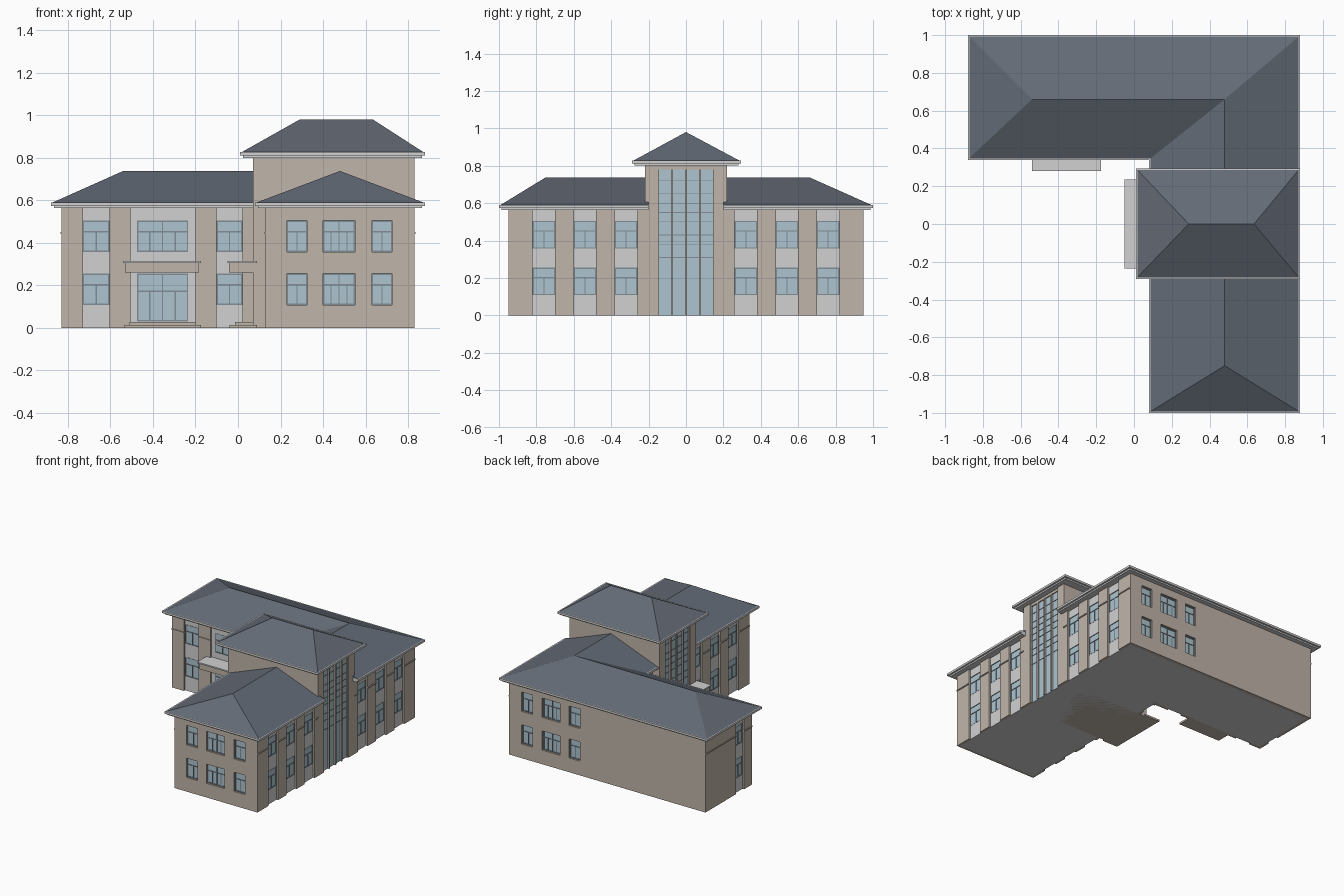
import bpy, bmesh, math
from mathutils import Matrix, Vector

if "Cube" in bpy.data.objects:
    bpy.data.objects.remove(bpy.data.objects["Cube"])


def material(name, rgb):
    m = bpy.data.materials.new(name)
    m.diffuse_color = (*rgb, 1)
    m.use_nodes = True
    m.node_tree.nodes["Principled BSDF"].inputs["Base Color"].default_value = m.diffuse_color
    return m


TAN = material("tan_stone", (0.53, 0.46, 0.40))
PALE = material("pale_grey_render", (0.64, 0.64, 0.64))
GLASS = material("blue_glass", (0.42, 0.56, 0.63))
FRAME = material("grey_frame", (0.22, 0.27, 0.30))
SLATE = material("slate_roof", (0.125, 0.145, 0.18))

parts = {}  # name -> (bmesh, material)


def part(name, mat):
    if name not in parts:
        parts[name] = (bmesh.new(), mat)
    return parts[name][0]


def box(name, mat, side, u, v, z):
    """Box on a facade. side = (turns, core distance): turns 0 front, 1 right,
    2 back, 3 left; u runs along the wall, v outward from the core."""
    turns, d = side
    size = Vector((u[1] - u[0], v[1] - v[0], z[1] - z[0]))
    mid = Vector(((u[0] + u[1]) / 2, -d - (v[0] + v[1]) / 2, (z[0] + z[1]) / 2))
    m = Matrix.Rotation(turns * math.pi / 2, 4, 'Z') @ Matrix.Translation(mid) @ Matrix.Diagonal((*size, 1))
    bmesh.ops.create_cube(part(name, mat), size=1, matrix=m)


def prism(name, mat, outline, z0, z1):
    bm = part(name, mat)
    f = bm.faces.new([bm.verts.new((x, y, z0)) for x, y in outline])
    r = bmesh.ops.extrude_face_region(bm, geom=[f])
    tops = [g for g in r['geom'] if isinstance(g, bmesh.types.BMVert)]
    bmesh.ops.translate(bm, verts=tops, vec=(0, 0, z1 - z0))


def roof(name, eave, ridge, z0, z1, faces):
    bm = part(name, SLATE)
    v = [bm.verts.new((x, y, z0)) for x, y in eave] + [bm.verts.new((x, y, z1)) for x, y in ridge]
    for f in faces:
        bm.faces.new([v[i] for i in f])
    bm.faces.new([v[i] for i in range(len(eave))][::-1])


def rect(x0, x1, y0, y1):
    return [(x0, y0), (x1, y0), (x1, y1), (x0, y1)]


def window(side, u, z, depth, panes):
    """Glass plate with frame, transom and lower mullions."""
    t = 0.006
    box("window_glass", GLASS, side, u, (-0.004, depth), z)
    fv = (-0.004, depth + 0.004)
    for a in (u[0], u[1] - t):
        box("window_frames", FRAME, side, (a, a + t), fv, z)
    tr = z[0] + (z[1] - z[0]) * 0.62
    for b in (z[0], z[1] - t, tr):
        box("window_frames", FRAME, side, u, fv, (b, b + t))
    for i in range(1, panes):
        c = u[0] + (u[1] - u[0]) * i / panes
        box("window_frames", FRAME, side, (c - t / 2, c + t / 2), fv, (z[0], tr if i != panes / 2 or panes == 2 else z[1]))


WALL_TOP, OUT = 0.565, 0.02
LOW, HIGH = (0.108, 0.255), (0.357, 0.505)


def facade(side, u0, u1, bays, pale=True):
    """Stone piers between bays of stacked windows; bands cross the piers."""
    edges = [u0] + [e for b in bays for e in b[:2]] + [u1]
    for a, b in zip(edges[::2], edges[1::2]):
        box("stone_piers", TAN, side, (a, b), (-0.005, OUT), (0, WALL_TOP))
        if pale:
            box("pier_bands", TAN, side, (a, b), (0, OUT + 0.006), (0.442, 0.45))
    for bay in bays:
        a, b, panes = bay[:3]
        wide = len(bay) > 3
        wu = (a + 0.03, b - 0.035) if wide else (a, b)
        low = (0.03, 0.255) if wide else LOW
        name, mat, out = ("pale_spandrels", PALE, 0.006) if pale else ("stone_spandrels", TAN, OUT)
        for z in ((0, low[0]), (low[1], HIGH[0]), (HIGH[1], WALL_TOP)):
            box(name, mat, side, (a, b), (-0.005, out), z)
        if wide:
            for s in ((a, wu[0]), (wu[1], b)):
                box(name, mat, side, s, (-0.005, out), (0, WALL_TOP))
        for z in (low, HIGH):
            window(side, wu, z, 0.003, panes)


# core walls, L shaped
prism("core_walls", PALE, [(-0.81, 0.41), (0.15, 0.41), (0.15, -0.93), (0.81, -0.93),
                           (0.81, 0.93), (-0.81, 0.93)], 0, WALL_TOP)

# facades
ends = [(0.23, 0.325, 2), (0.40, 0.55, 4), (0.63, 0.725, 2)]
flank = [(0.26, 0.38, 2), (0.48, 0.60, 2), (0.70, 0.82, 2)]


def flip(bays):
    return [(-b, -a, n) for a, b, n in reversed(bays)]


facade((0, -0.41), -0.83, 0.13, [(-0.73, -0.605, 2), (-0.505, -0.2, 4, 'door'), (-0.1, 0.02, 2)])
facade((0, 0.93), 0.13, 0.83, ends, pale=False)
facade((1, 0.81), 0.22, 0.95, flank)
facade((1, 0.81), -0.95, -0.22, flip(flank))
facade((2, 0.93), -0.83, 0.83, flip(ends), pale=False)
facade((3, 0.81), -0.95, -0.39, [(-0.585, -0.485, 2)])
facade((3, -0.15), 0.22, 0.95, flank)
facade((3, -0.15), -0.39, -0.22, [(-0.38, -0.26, 2)])

# tower with glazed strips on its right and left faces
prism("tower_walls", TAN, rect(0.09, 0.81, -0.22, 0.22), 0, 0.80)
for side, base in (((1, 0.81), 0), ((3, -0.09), 0.31)):
    for s in (-1, 1):
        u = sorted((s * 0.15, s * 0.22))
        box("tower_piers", TAN, side, u, (-0.005, 0.02), (0, 0.80))
    box("tower_head", TAN, side, (-0.15, 0.15), (-0.005, 0.012), (0.78, 0.80))
    box("tower_glass", GLASS, side, (-0.15, 0.15), (-0.005, 0.004), (base, 0.78))
    for i in range(5):
        c = -0.15 + 0.075 * i
        box("tower_fins", TAN, side, (c - 0.006, c + 0.006), (-0.005, 0.016), (base, 0.78))
    for z in (0.31, 0.38, 0.43, 0.50, 0.55, 0.60, 0.65, 0.72):
        box("tower_mullions", FRAME, side, (-0.15, 0.15), (-0.005, 0.007), (z - 0.002, z + 0.002))
box("tower_door_wall", TAN, (3, -0.09), (-0.15, 0.15), (-0.005, 0.008), (0, 0.31))
window((3, -0.09), (-0.12, 0.12), (0.03, 0.255), 0.010, 4)


# entrance canopies and steps
def entrance(side, u0, u1, reach):
    box("canopy_body", TAN, side, (u0 + 0.008, u1 - 0.008), (0, reach - 0.008), (0.26, 0.304))
    box("canopy_cap", PALE, side, (u0, u1), (0, reach), (0.304, 0.314))
    box("entrance_steps", TAN, side, (u0 + 0.005, u1), (0, reach - 0.01), (0, 0.014))
    box("entrance_steps", TAN, side, (u0 + 0.03, u1 - 0.025), (0, reach - 0.035), (0.014, 0.027))


entrance((0, -0.41), -0.54, -0.175, 0.13)
entrance((3, -0.09), -0.235, 0.235, 0.14)


# eaves: stepped pale slabs
def back_outline(i):
    return [(-0.88 + i, 0.34 + i), (0.08 + i, 0.34 + i), (0.08 + i, 0.2), (0.88 - i, 0.2),
            (0.88 - i, 1 - i), (-0.88 + i, 1 - i)]


def front_outline(i):
    return rect(0.08 + i, 0.88 - i, -1 + i, -0.2)


def tower_outline(i):
    return rect(0.01 + i, 0.88 - i, -0.29 + i, 0.295 - i)


for name, fn, z in (("back_eaves", back_outline, 0.563), ("front_eaves", front_outline, 0.563),
                    ("tower_eaves", tower_outline, 0.80)):
    prism(name, PALE, fn(0.014), z, z + 0.011)
    prism(name, PALE, fn(0), z + 0.011, z + 0.027)

# hipped roofs
roof("back_roof", back_outline(0.008), [(-0.54, 0.66), (0.48, 0.66), (0.48, 0.2)], 0.59, 0.738,
     [(0, 1, 7, 6), (1, 2, 8, 7), (3, 4, 7, 8), (4, 5, 6, 7), (5, 0, 6), (2, 3, 8)])
roof("front_roof", front_outline(0.008), [(0.48, -0.75), (0.48, -0.2)], 0.59, 0.738,
     [(0, 1, 4), (1, 2, 5, 4), (2, 3, 5), (3, 0, 4, 5)])
roof("tower_roof", tower_outline(0.008), [(0.29, 0), (0.635, 0)], 0.827, 0.98,
     [(0, 1, 5, 4), (1, 2, 5), (2, 3, 4, 5), (3, 0, 4)])

# turn the gathered parts into objects
for name, (bm, mat) in parts.items():
    bmesh.ops.recalc_face_normals(bm, faces=bm.faces)
    me = bpy.data.meshes.new(name)
    bm.to_mesh(me)
    bm.free()
    me.materials.append(mat)
    bpy.context.collection.objects.link(bpy.data.objects.new(name, me))
